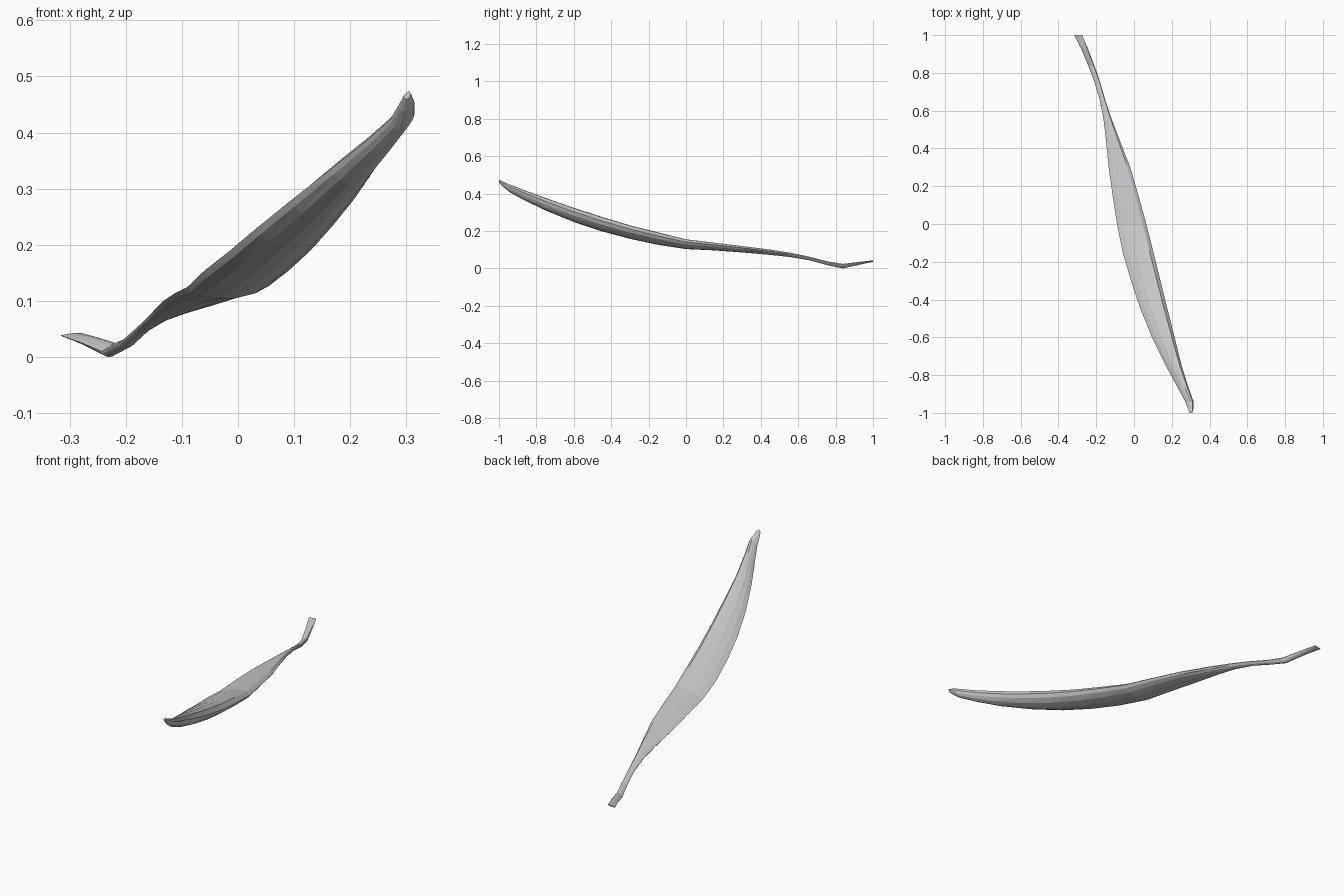
import bpy
import bmesh

# Stations along the pod: y, left x, right x, bottom z, top z
STATIONS = [
    (1.00, -0.316, -0.275, 0.035, 0.043),
    (0.93, -0.281, -0.245, 0.020, 0.035),
    (0.84, -0.243, -0.210, 0.000, 0.024),
    (0.76, -0.212, -0.182, 0.016, 0.036),
    (0.66, -0.182, -0.153, 0.043, 0.062),
    (0.56, -0.162, -0.120, 0.060, 0.083),
    (0.45, -0.149, -0.078, 0.072, 0.100),
    (0.30, -0.134, -0.020, 0.085, 0.119),
    (0.15, -0.113, 0.024, 0.096, 0.137),
    (0.00, -0.090, 0.065, 0.103, 0.155),
    (-0.15, -0.060, 0.103, 0.126, 0.192),
    (-0.30, -0.016, 0.140, 0.158, 0.230),
    (-0.45, 0.034, 0.177, 0.198, 0.275),
    (-0.60, 0.095, 0.215, 0.248, 0.323),
    (-0.75, 0.168, 0.252, 0.309, 0.376),
    (-0.86, 0.228, 0.287, 0.362, 0.416),
    (-0.94, 0.271, 0.315, 0.405, 0.448),
    (-0.98, 0.286, 0.314, 0.437, 0.464),
    (-1.00, 0.295, 0.308, 0.459, 0.473),
]

# Cross-section in unit box: flattish tilted top, rounded belly
SECTION = [(0, .42), (.18, .64), (.42, .86), (.66, 1), (.88, .98), (1, .72),
           (.94, .46), (.78, .2), (.55, .03), (.36, 0), (.16, .1), (.04, .26)]


def loft(name, stations, section):
    bm = bmesh.new()
    rings = []
    for y, x0, x1, z0, z1 in stations:
        rings.append([bm.verts.new((x0 + (x1 - x0) * u, y, z0 + (z1 - z0) * v))
                      for u, v in section])
    n = len(section)
    for a, b in zip(rings, rings[1:]):
        for i in range(n):
            j = (i + 1) % n
            bm.faces.new((a[i], a[j], b[j], b[i]))
    bm.faces.new(rings[0])
    bm.faces.new(rings[-1])
    bmesh.ops.recalc_face_normals(bm, faces=bm.faces[:])
    bmesh.ops.triangulate(bm, faces=bm.faces[:])
    mesh = bpy.data.meshes.new(name)
    bm.to_mesh(mesh)
    bm.free()
    obj = bpy.data.objects.new(name, mesh)
    bpy.context.collection.objects.link(obj)
    return obj


# Curved seed pod with its flattened stalk, faceted
loft("seed_pod", STATIONS, SECTION)
